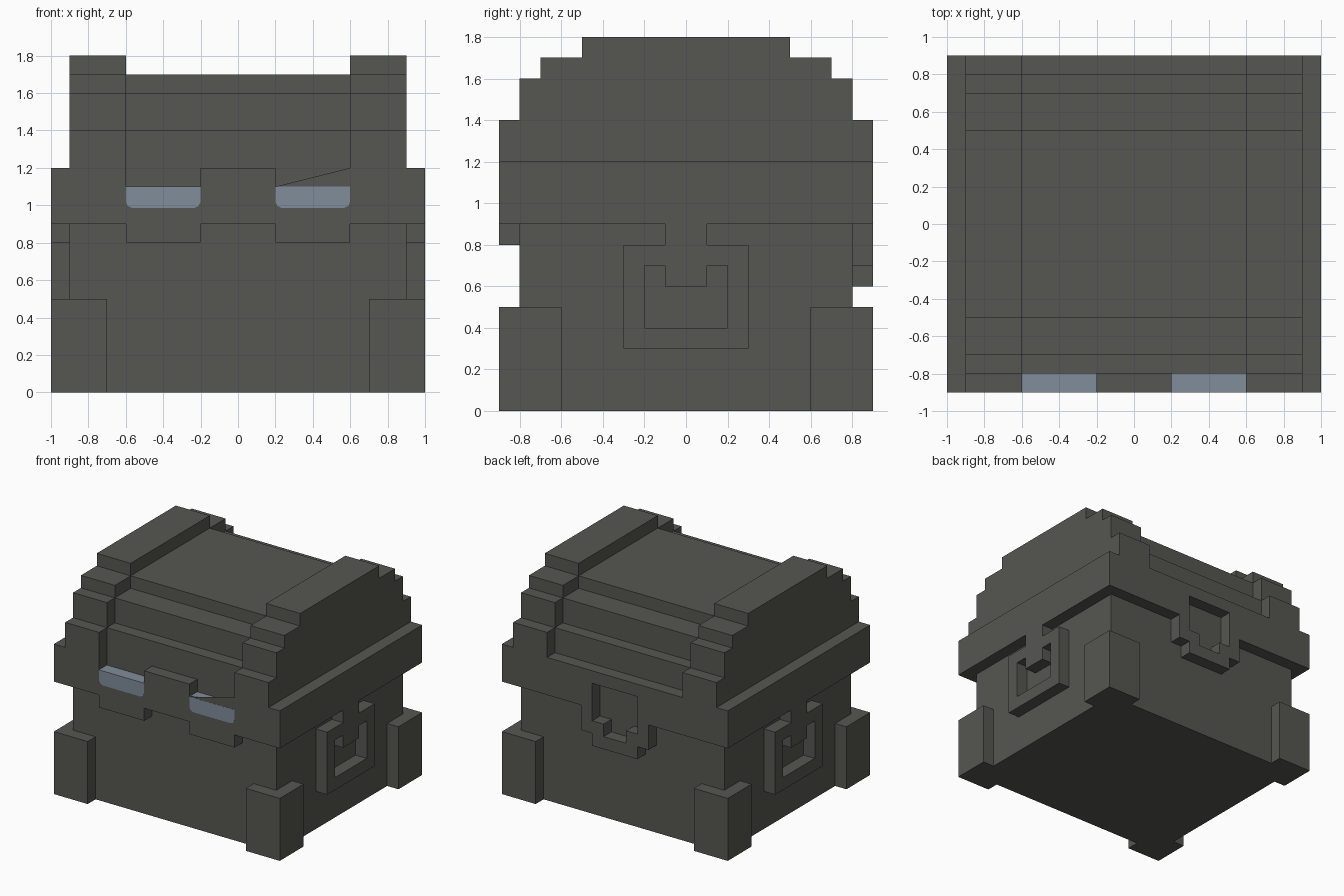
import bpy, bmesh
from mathutils import Vector

if "Cube" in bpy.data.objects:
    bpy.data.objects.remove(bpy.data.objects["Cube"], do_unlink=True)


def material(name, rgb):
    m = bpy.data.materials.new(name)
    m.use_nodes = True
    m.diffuse_color = (*rgb, 1)
    bsdf = next(n for n in m.node_tree.nodes if n.type == 'BSDF_PRINCIPLED')
    bsdf.inputs["Base Color"].default_value = (*rgb, 1)
    return m


STONE = material("dark stone", (0.093, 0.093, 0.082))
BLUE = material("pale blue", (0.216, 0.266, 0.328))


def slab(name, loops, axis, a, b, mat=STONE):
    """Extrude a flat outline (plus optional hole outlines) along x or y from a to b."""
    bm = bmesh.new()
    edges = []
    for loop in loops:
        vs = [bm.verts.new((a, u, v) if axis == 'x' else (u, a, v)) for u, v in loop]
        edges += [bm.edges.new((vs[i - 1], vs[i])) for i in range(len(vs))]
    direction = Vector((1, 0, 0) if axis == 'x' else (0, 1, 0))
    bmesh.ops.triangle_fill(bm, edges=edges, use_beauty=True, normal=direction)
    ext = bmesh.ops.extrude_face_region(bm, geom=bm.faces[:], use_keep_orig=True)
    moved = [g for g in ext["geom"] if isinstance(g, bmesh.types.BMVert)]
    bmesh.ops.translate(bm, verts=moved, vec=direction * (b - a))
    bmesh.ops.recalc_face_normals(bm, faces=bm.faces[:])
    me = bpy.data.meshes.new(name)
    bm.to_mesh(me)
    bm.free()
    me.materials.append(mat)
    ob = bpy.data.objects.new(name, me)
    bpy.context.scene.collection.objects.link(ob)
    return ob


def rect(u0, u1, v0, v1):
    return [(u0, v0), (u1, v0), (u1, v1), (u0, v1)]


def symmetric(half):
    """Close a right-half outline by reflecting it about u = 0."""
    return half + [(-u, v) for u, v in reversed(half)]


# Main box and lid rim core
slab("body", [rect(-0.9, 0.9, 0, 0.9)], 'y', -0.8, 0.8)
slab("rim_core", [rect(-1, 1, 0.9, 1.2)], 'y', -0.8, 0.8)

# Front rim: recesses above the eyes, tabs hanging below them
front = symmetric([(0.2, 0.9), (0.2, 0.8), (0.6, 0.8), (0.6, 0.9), (1, 0.9),
                   (1, 1.2), (0.6, 1.2), (0.6, 1.1), (0.2, 1.1), (0.2, 1.2)])
slab("front_rim", [front], 'y', -0.9, -0.8)

# Back rim: stepped clasp with a recessed opening
back = symmetric([(0.2, 0.6), (0.2, 0.7), (0.3, 0.7), (0.3, 0.9), (1, 0.9), (1, 1.2)])
opening = symmetric([(0.1, 0.7), (0.1, 0.8), (0.2, 0.8), (0.2, 1.1)])
slab("back_rim", [back, opening], 'y', 0.8, 0.9)

# Stepped lid: lower middle, higher ends
middle = symmetric([(0.8, 1.2), (0.8, 1.4), (0.7, 1.4), (0.7, 1.6), (0.5, 1.6), (0.5, 1.7)])
end = symmetric([(0.9, 1.2), (0.9, 1.4), (0.8, 1.4), (0.8, 1.6),
                 (0.7, 1.6), (0.7, 1.7), (0.5, 1.7), (0.5, 1.8)])
slab("lid_middle", [middle], 'x', -0.6, 0.6)

# Side handles: square ring hanging from a post
ring = symmetric([(0.3, 0.3), (0.3, 0.8), (0.1, 0.8), (0.1, 0.9)])
hole = symmetric([(0.2, 0.4), (0.2, 0.7), (0.1, 0.7), (0.1, 0.6)])

# Eye outline with rounded lower corners
eye = [(0.2, 1.101), (0.2, 1.02), (0.21, 0.997), (0.235, 0.985),
       (0.565, 0.985), (0.59, 0.997), (0.6, 1.02), (0.6, 1.101)]

for side, s in (("left", 1), ("right", -1)):
    slab(side + "_lid_end", [end], 'x', s * 0.6, s * 0.9)
    slab(side + "_handle", [ring, hole], 'x', s * 0.9, s * 1.0)
    slab(side + "_eye", [[(s * u, v) for u, v in eye]], 'y', -0.901, -0.8, BLUE)
    for place, t in (("front", -1), ("back", 1)):
        # L-shaped corner feet wrap the body corners
        slab(f"{side}_{place}_foot", [rect(s * 0.7, s * 1.0, 0, 0.5)], 'y', t * 0.6, t * 0.9)
